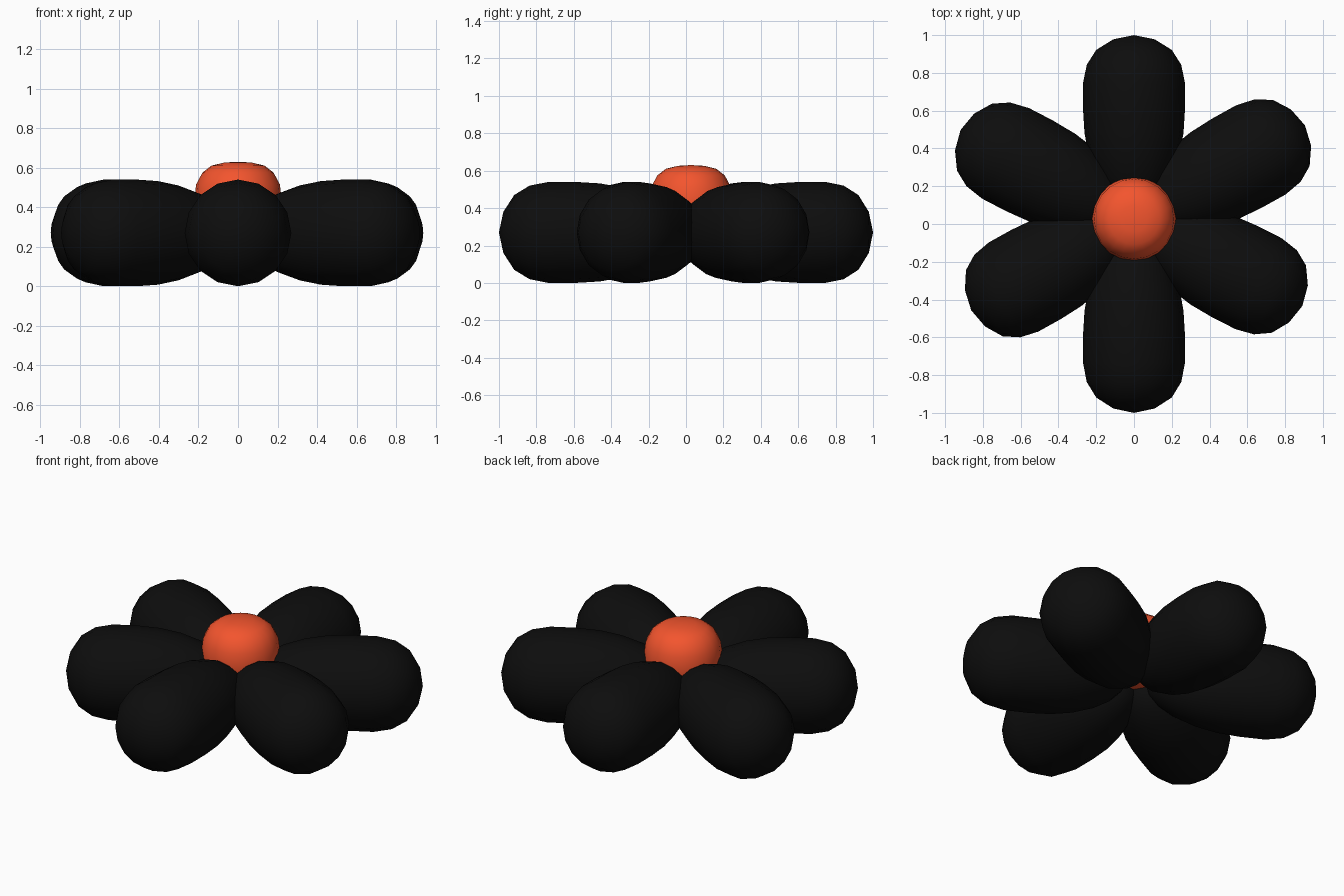
import bpy, bmesh, math
from mathutils import Matrix

if "Cube" in bpy.data.objects:
    bpy.data.objects.remove(bpy.data.objects["Cube"])


def material(name, rgb):
    m = bpy.data.materials.new(name)
    m.diffuse_color = (*rgb, 1)
    m.use_nodes = True
    m.node_tree.nodes["Principled BSDF"].inputs["Base Color"].default_value = m.diffuse_color
    return m


def lathe(name, profile, segments, mat):
    """Closed solid of revolution around z from (height, radius) points."""
    bm = bmesh.new()
    rings = []
    for h, r in profile:
        if r == 0:
            rings.append([bm.verts.new((0, 0, h))] * segments)
        else:
            rings.append([bm.verts.new((r * math.cos(2 * math.pi * i / segments),
                                        r * math.sin(2 * math.pi * i / segments), h))
                          for i in range(segments)])
    for a, b in zip(rings, rings[1:]):
        for i in range(segments):
            j = (i + 1) % segments
            bm.faces.new(list(dict.fromkeys((a[i], a[j], b[j], b[i]))))
    bmesh.ops.recalc_face_normals(bm, faces=bm.faces)
    for f in bm.faces:
        f.smooth = True
    mesh = bpy.data.meshes.new(name)
    bm.to_mesh(mesh)
    bm.free()
    mesh.materials.append(mat)
    ob = bpy.data.objects.new(name, mesh)
    bpy.context.collection.objects.link(ob)
    return ob


black = material("petal_black", (0.004, 0.004, 0.004))
orange = material("center_orange", (0.9, 0.09, 0.027))

# Petals: plump egg shapes, slim at the middle of the flower
egg = [(.05, 0), (.08, .09), (.14, .15), (.23, .20), (.35, .24), (.47, .262), (.60, .27),
       (.74, .27), (.84, .25), (.92, .20), (.977, .11), (1, 0)]
petals = [(90, .98), (29, 1.035), (-27, 1.0), (-90, 1.02), (-151, .985), (152.5, 1.035)]
for n, (angle, length) in enumerate(petals):
    ob = lathe(f"petal_{n + 1}", [(h * length, r) for h, r in egg], 16, black)
    ob.data.transform(Matrix.Translation((0, .02, .27))
                      @ Matrix.Rotation(math.radians(angle), 4, 'Z')
                      @ Matrix.Rotation(math.radians(90), 4, 'Y'))

# Flower center: a squashed ball with a flattened top and bottom
half = [(.20, 0), (.196, .07), (.18, .135), (.145, .18), (.085, .212), (0, .222)]
ball = half + [(-h, r) for h, r in reversed(half[:-1])]
center = lathe("flower_center", ball, 20, orange)
center.data.transform(Matrix.Translation((0, .027, .43)))
